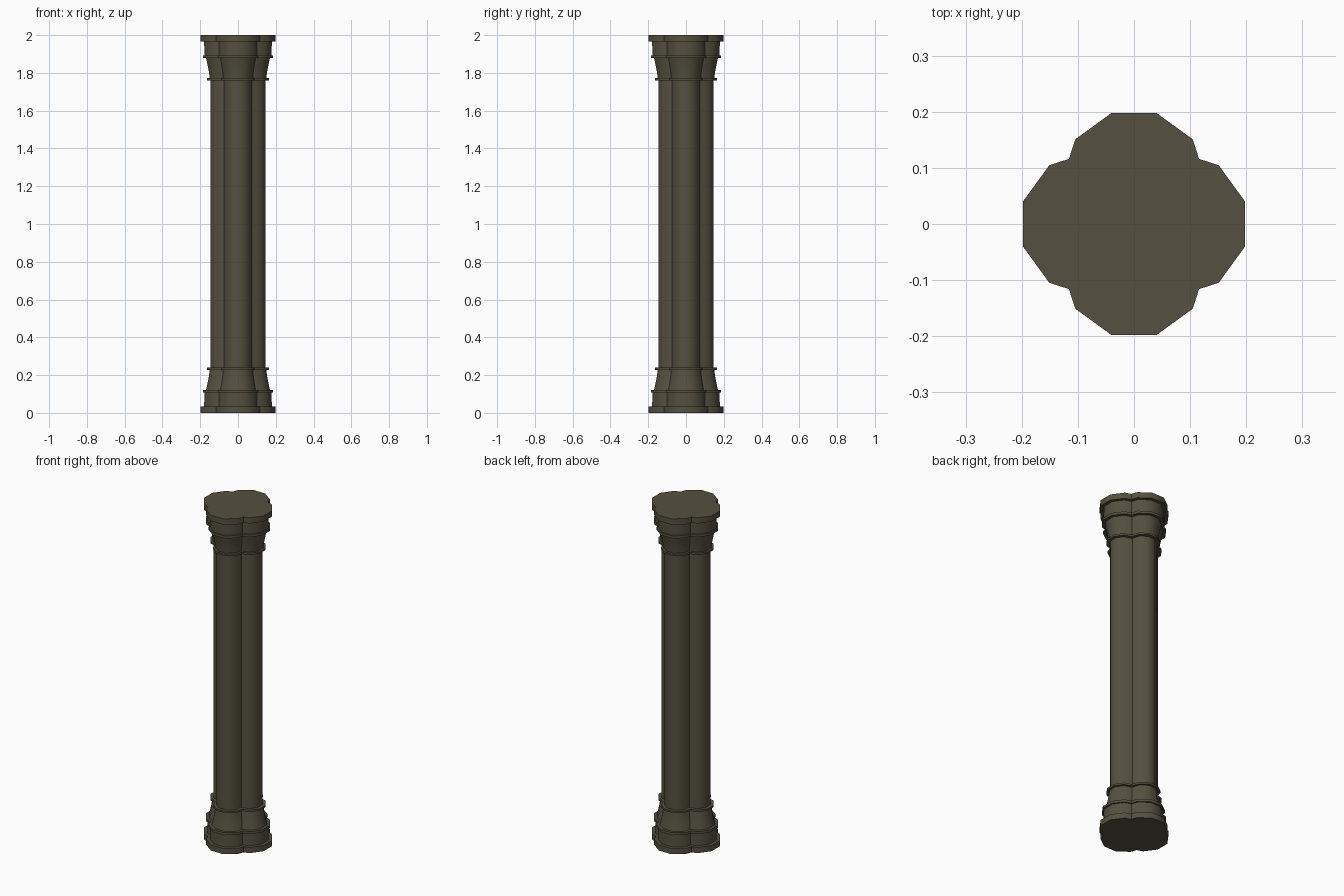
import bpy, bmesh, math

if "Cube" in bpy.data.objects:
    bpy.data.objects.remove(bpy.data.objects["Cube"])

stone = bpy.data.materials.new("dark olive stone")
stone.diffuse_color = (0.09, 0.08, 0.05, 1)
stone.use_nodes = True
stone.node_tree.nodes["Principled BSDF"].inputs["Base Color"].default_value = stone.diffuse_color

LOBE = 0.075                      # distance of each lobe centre from the axis
C18 = math.cos(math.radians(18))


def section(extent):
    """Quatrefoil outline: four ten-sided lobes meeting on the diagonals."""
    r = (extent - LOBE) / C18
    lobe = [(r * math.cos(math.radians(a)), LOBE + r * math.sin(math.radians(a)))
            for a in (36, 72, 108, 144)]
    # valley where the lobe's next edge crosses the diagonal
    (x0, y0), (x1, y1) = lobe[0], (r, LOBE)
    if x1 < y1:                   # slim lobes meet one edge lower
        (x0, y0), (x1, y1) = (r, LOBE), (lobe[0][0], 2 * LOBE - lobe[0][1])
    t = (y0 - x0) / ((y0 - x0) - (y1 - x1))
    v = x0 + t * (x1 - x0)
    quarter = [(v, v)] + lobe
    pts = []
    for _ in range(4):
        pts += quarter
        quarter = [(-y, x) for x, y in quarter]
    return pts


def loft(name, profile):
    """Stack sections along z from (extent, z) pairs and cap both ends."""
    bm = bmesh.new()
    rings = [[bm.verts.new((x, y, z)) for x, y in section(e)] for e, z in profile]
    n = len(rings[0])
    for a, b in zip(rings, rings[1:]):
        for i in range(n):
            j = (i + 1) % n
            bm.faces.new((a[i], a[j], b[j], b[i]))
    bm.faces.new(rings[0])
    bm.faces.new(rings[-1])
    bmesh.ops.recalc_face_normals(bm, faces=bm.faces)
    mesh = bpy.data.meshes.new(name)
    bm.to_mesh(mesh)
    bm.free()
    mesh.materials.append(stone)
    ob = bpy.data.objects.new(name, mesh)
    bpy.context.collection.objects.link(ob)
    bpy.ops.object.select_all(action='DESELECT')
    ob.select_set(True)
    bpy.context.view_layer.objects.active = ob
    bpy.ops.object.shade_smooth_by_angle(angle=math.radians(40))
    return ob


# moulding from the floor up: plinth, drum, band, concave flare, thin ring
moulding = [(0.198, 0), (0.198, 0.034),
            (0.179, 0.034), (0.178, 0.107),
            (0.186, 0.107), (0.186, 0.122),
            (0.169, 0.122), (0.161, 0.158), (0.154, 0.195), (0.150, 0.228),
            (0.163, 0.228), (0.163, 0.239), (0.145, 0.239)]

loft("base", moulding)
loft("capital", [(e, 2 - z) for e, z in moulding])
loft("shaft", [(0.145, 0.239), (0.145, 1.761)])
